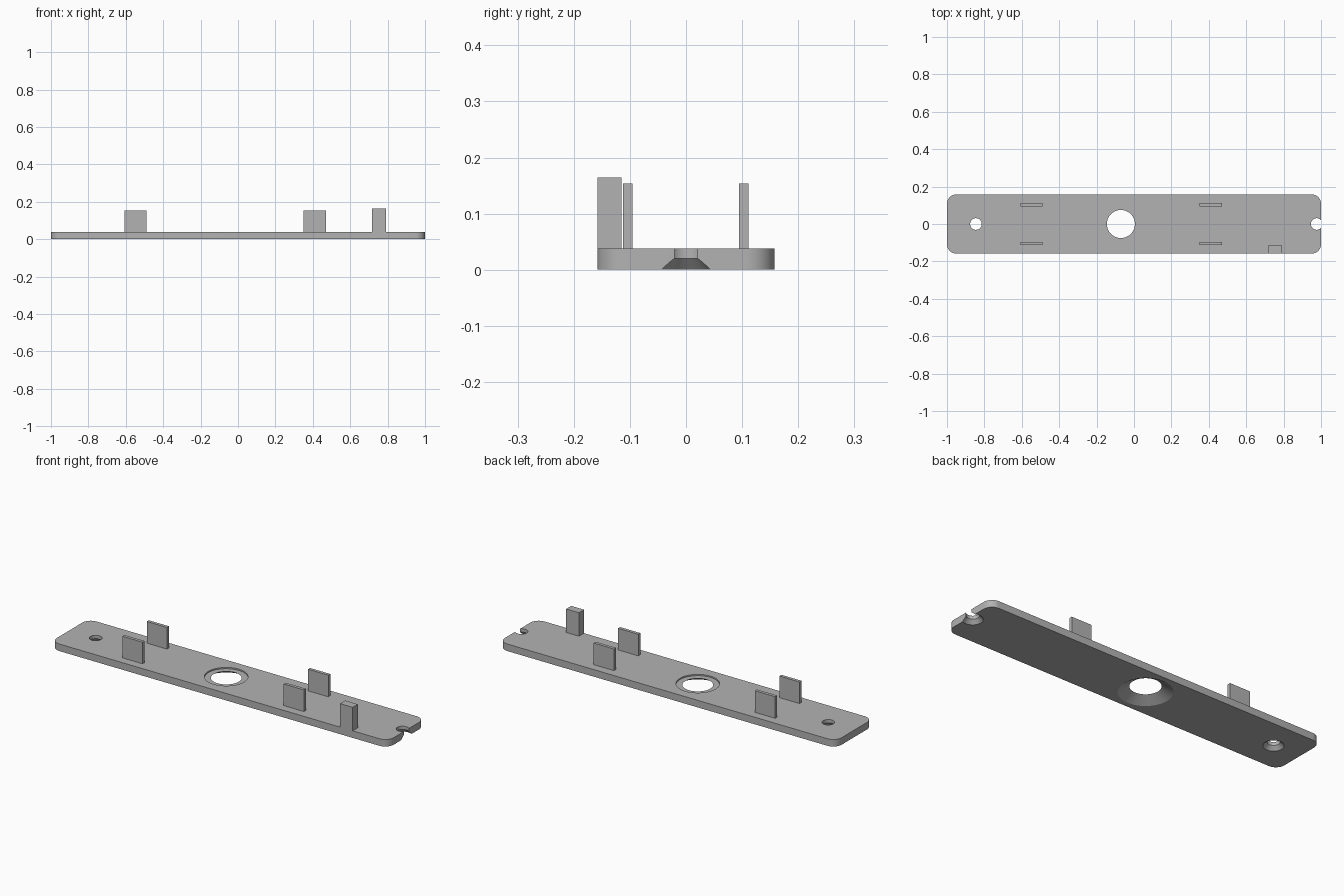
import bpy
import bmesh
import math

cube = bpy.data.objects.get("Cube")
if cube:
    bpy.data.objects.remove(cube, do_unlink=True)

THICK = 0.038
HALF_Y = 0.158

grey = bpy.data.materials.new("matte grey")
grey.use_nodes = True
colour = (0.45, 0.45, 0.45, 1)
grey.diffuse_color = colour
grey.node_tree.nodes["Principled BSDF"].inputs["Base Color"].default_value = colour


def finish(bm, name):
    bmesh.ops.recalc_face_normals(bm, faces=bm.faces)
    mesh = bpy.data.meshes.new(name)
    bm.to_mesh(mesh)
    bm.free()
    mesh.materials.append(grey)
    obj = bpy.data.objects.new(name, mesh)
    bpy.context.collection.objects.link(obj)
    return obj


def box(name, x0, x1, y0, y1, z0, z1):
    bm = bmesh.new()
    bmesh.ops.create_cube(bm, size=1)
    bmesh.ops.scale(bm, vec=(x1 - x0, y1 - y0, z1 - z0), verts=bm.verts)
    bmesh.ops.translate(bm, vec=((x0 + x1) / 2, (y0 + y1) / 2, (z0 + z1) / 2), verts=bm.verts)
    return finish(bm, name)


def lathe(name, x, profile, sides=48):
    """Closed solid turned about a vertical axis from (radius, height) points."""
    bm = bmesh.new()
    rings = [[bm.verts.new((x + r * math.cos(math.tau * i / sides),
                            r * math.sin(math.tau * i / sides), z))
              for i in range(sides)] for r, z in profile]
    for low, high in zip(rings, rings[1:]):
        for i in range(sides):
            j = (i + 1) % sides
            bm.faces.new((low[i], low[j], high[j], high[i]))
    bm.faces.new(rings[0][::-1])
    bm.faces.new(rings[-1])
    return finish(bm, name)


# Base plate with rounded corners
plate = box("base_plate", -1, 1, -HALF_Y, HALF_Y, 0, THICK)
bm = bmesh.new()
bm.from_mesh(plate.data)
upright = [e for e in bm.edges if abs(e.verts[0].co.z - e.verts[1].co.z) > 0.01]
bmesh.ops.bevel(bm, geom=upright, offset=0.05, segments=10, profile=0.5, affect='EDGES')
bm.to_mesh(plate.data)
bm.free()

# Countersunk screw hole, open end notch and stepped centre opening
screw = [(0.059, -0.01), (0.031, 0.02), (0.031, 0.06)]
centre = [(0.147, -0.01), (0.075, 0.031), (0.106, 0.031), (0.106, 0.06)]
cutters = [lathe("screw_hole_cutter", -0.845, screw),
           lathe("end_notch_cutter", 0.977, screw),
           lathe("centre_hole_cutter", -0.07, centre, 64)]
bpy.context.view_layer.objects.active = plate
for cutter in cutters:
    mod = plate.modifiers.new(cutter.name, 'BOOLEAN')
    mod.operation = 'DIFFERENCE'
    mod.solver = 'EXACT'
    mod.object = cutter
    bpy.ops.object.modifier_apply(modifier=mod.name)
for cutter in cutters:
    bpy.data.objects.remove(cutter, do_unlink=True)

bpy.ops.object.select_all(action='DESELECT')
plate.select_set(True)
bpy.ops.object.shade_smooth_by_angle(angle=math.radians(25))

# Two pairs of thin upright tabs
for end, x in (("right", -0.548), ("left", 0.41)):
    for side, y in (("front", -0.104), ("back", 0.103)):
        box(f"{end}_{side}_tab", x - 0.06, x + 0.06, y - 0.0085, y + 0.0085,
            THICK - 0.002, 0.154)

# Locating post flush with the front edge
box("locating_post", 0.716, 0.792, -HALF_Y, -0.115, THICK - 0.002, 0.164)
